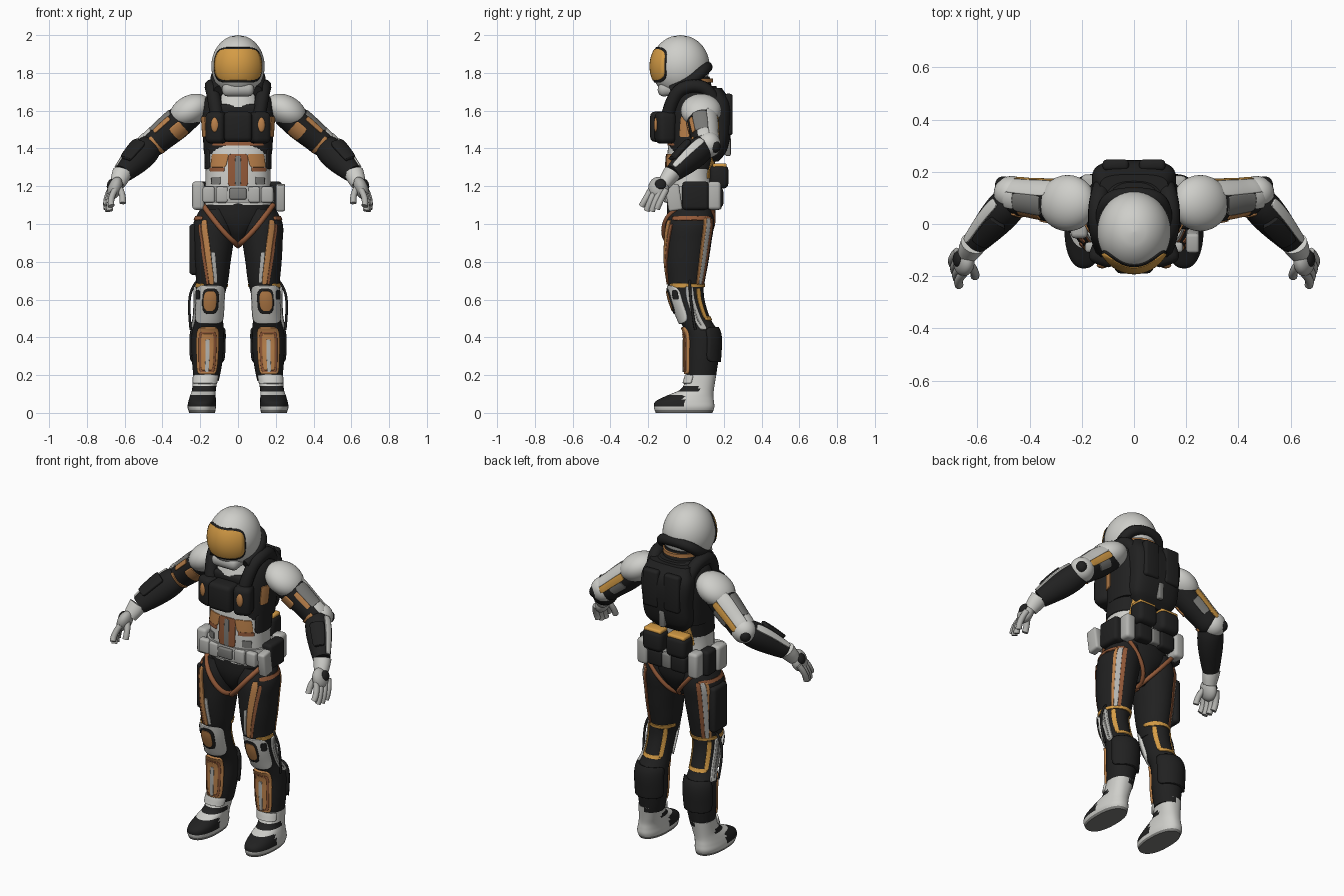
import bpy, bmesh, math
from mathutils import Matrix, Vector
if "Cube" in bpy.data.objects:
    bpy.data.objects.remove(bpy.data.objects["Cube"])

def material(name, *rgb):
    m = bpy.data.materials.new(name)
    m.use_nodes = True
    m.diffuse_color = m.node_tree.nodes["Principled BSDF"].inputs["Base Color"].default_value = (*rgb, 1)
    return m
WHITE, GREY, PALE = material("shell white", .62, .62, .59), material("mid grey", .2, .2, .19), material("pale grey", .45, .45, .43)
BLACK, ORANGE = material("fabric black", .015, .015, .015), material("panel orange", .5, .22, .07)
BROWN, GOLD = material("strap brown", .29, .1, .04), material("visor gold", .66, .33, .06)

def finish(name, bm, mats, recalc=True):
    if recalc:
        bmesh.ops.recalc_face_normals(bm, faces=bm.faces[:])
    me = bpy.data.meshes.new(name)
    bm.to_mesh(me)
    for m in mats:
        me.materials.append(m)
    me.shade_smooth()
    me.set_sharp_from_angle(angle=math.radians(40))
    ob = bpy.data.objects.new(name, me)
    bpy.context.collection.objects.link(ob)
    return ob
def surface(keys, M=Matrix(), n=2.0):
    """Smooth skin through rings (z, cx, cy, rx, ry); returns point(z, degrees, offset)."""
    ends = [(keys[max(i - 1, 0)], keys[min(i + 1, len(keys) - 1)]) for i in range(len(keys))]
    slopes = [[(q - p) / (b[0] - a[0]) for p, q in zip(a, b)] for a, b in ends]
    def point(z, deg, off=0):
        z = min(max(z, keys[0][0]), keys[-1][0])
        i = max(j for j in range(len(keys) - 1) if keys[j][0] <= z)
        h = keys[i + 1][0] - keys[i][0]
        t = (z - keys[i][0]) / h
        v = [(2*t**3 - 3*t*t + 1) * keys[i][k] + (t**3 - 2*t*t + t) * h * slopes[i][k]
             + (3*t*t - 2*t**3) * keys[i + 1][k] + (t**3 - t*t) * h * slopes[i + 1][k] for k in range(1, 5)]
        c, s = (math.copysign(abs(q) ** (2 / n), q) for q in (math.cos(math.radians(deg)), math.sin(math.radians(deg))))
        return M @ Vector((v[0] + (v[2] + off) * c, v[1] + (v[3] + off) * s, z))
    point.span = (keys[0][0], keys[-1][0])
    return point
def loft(name, point, mats, rule=lambda c: 0, rows=28, seg=48):
    bm = bmesh.new()
    lo, hi = point.span
    rings = [[bm.verts.new(point(lo + (hi - lo) * r / rows, 360 * s / seg)) for s in range(seg)] for r in range(rows + 1)]
    for a, b in zip(rings, rings[1:]):
        for s in range(seg):
            bm.faces.new((a[s], a[s - 1], b[s - 1], b[s]))
    for end in (rings[0], rings[-1]):
        bm.faces.new(end)
    for f in bm.faces:
        f.material_index = rule(f.calc_center_median())
    finish(name, bm, mats)
def plate(name, point, mat, z0, z1, a0, a1, shift=0, thick=.009, lift=.001, rnd=8):
    """Rounded panel hugging a surface; shift slides the top end sideways in degrees."""
    bm, grid, N = bmesh.new(), [], 14
    for r in range(N + 1):
        v = math.sin((r / N - .5) * math.pi) * .995
        w = (1 - abs(v) ** rnd) ** (1 / rnd) * (a1 - a0) / 2
        mid = (a0 + a1) / 2 + shift * (v + 1) / 2
        grid.append([bm.verts.new(point((z0 + z1 + v * (z1 - z0)) / 2, mid + w * (2 * c / N - 1), lift)) for c in range(N + 1)])
    for a, b in zip(grid, grid[1:]):
        for c in range(N):
            bm.faces.new((a[c], a[c + 1], b[c + 1], b[c]))
    mod = finish(name, bm, [mat], False).modifiers.new("thickness", "SOLIDIFY")
    mod.thickness, mod.offset = thick, 0
def plates(prefix, point, *rows):
    for part, *spec in rows:
        plate(prefix + part, point, *spec)
def box(name, mat, loc, size, bevel=.015, tilt=0, turn=0, M=Matrix()):
    bm = bmesh.new()
    bmesh.ops.create_cube(bm, size=1, matrix=Matrix.Diagonal((*size, 1)))
    bmesh.ops.bevel(bm, geom=bm.edges[:], offset=bevel, segments=3, profile=.5, affect="EDGES")
    bm.transform(M @ Matrix.Translation(loc) @ Matrix.Rotation(turn, 4, "Z") @ Matrix.Rotation(tilt, 4, "X"))
    finish(name, bm, [mat])
def ball(name, mat, loc, rad, rot, M):
    bm = bmesh.new()
    bmesh.ops.create_uvsphere(bm, u_segments=32, v_segments=18, radius=1)
    bm.transform(M @ Matrix.Translation(loc) @ Matrix.Rotation(rot, 4, "Y") @ Matrix.Diagonal((*rad, 1)))
    finish(name, bm, [mat])
def tube(name, mat, pts, r, M=Matrix()):
    cu = bpy.data.curves.new(name, "CURVE")
    cu.dimensions, cu.bevel_depth, cu.bevel_resolution, cu.use_fill_caps = "3D", r, 3, True
    sp = cu.splines.new("NURBS")
    sp.points.add(len(pts) - 1)
    for p, q in zip(sp.points, pts):
        p.co = (*(M @ Vector(q)), 1)
    sp.use_endpoint_u, sp.order_u, sp.resolution_u = True, 3, 8
    cu.materials.append(mat)
    bpy.context.collection.objects.link(bpy.data.objects.new(name, cu))
def along(p, q):
    """Frame at p with z towards q and y near the world's back."""
    d = (Vector(q) - Vector(p)).normalized()
    y = (Vector((0, 1, 0)) - d * d.y).normalized()
    return Matrix.Translation(p) @ Matrix((y.cross(d), y, d)).transposed().to_4x4()

# Helmet, visor and neck
turns = [math.pi * (i / 20 - .5) * .99 for i in range(21)]
helm = surface([(1.835 + .165 * math.sin(t), 0, -.03, .141 * math.cos(t), .155 * math.cos(t)) for t in turns])
loft("helmet", helm, [WHITE], rows=40)
plate("visor_rim", helm, BLACK, 1.75, 1.934, -151, -29, rnd=5)
plate("visor", helm, GOLD, 1.762, 1.925, -148, -32, lift=.004, rnd=5)
box("chin_guard", PALE, (0, -.085, 1.715), (.17, .13, .07), .03, .15)
neck = surface([(1.62, 0, .02, .13, .125), (1.7, 0, .03, .11, .11), (1.78, 0, .02, .1, .105)], n=2.2)
loft("neck", neck, [WHITE, BLACK], lambda c: int(c.y > 0))
loft("neck_ring", surface([(1.75, 0, .025, .11, .117), (1.77, 0, .025, .11, .117)]), [ORANGE], rows=2)
tube("helmet_rear_guard", BLACK, [(-.1, -.075, 1.705), (-.125, .02, 1.75), (-.1, .1, 1.82), (0, .115, 1.835),
                                  (.1, .1, 1.82), (.125, .02, 1.75), (.1, -.075, 1.705)], .03)
# Torso
loft("pelvis", surface([(.9, 0, .02, .035, .06), (.96, 0, .02, .09, .1), (1.03, 0, .025, .17, .125), (1.13, 0, .03, .185, .13)]), [BLACK])
belly = surface([(1.1, 0, .03, .18, .13), (1.25, 0, .02, .172, .125), (1.36, 0, .03, .172, .13), (1.44, 0, .04, .175, .13)], n=2.4)
loft("abdomen", belly, [WHITE])
vest = surface([(1.37, 0, .045, .18, .135), (1.45, 0, .05, .185, .142), (1.6, 0, .06, .19, .14), (1.68, 0, .06, .165, .12), (1.73, 0, .06, .1, .1)], n=2.6)
loft("chest_vest", vest, [BLACK])
plates("belly_", belly, ("arch", BROWN, 1.415, 1.435, -140, -40), ("centre", BROWN, 1.2, 1.37, -104, -76),
       ("zip", GREY, 1.2, 1.36, -93, -87, 0, .009, .003))
box("chest_pack", BLACK, (0, -.125, 1.515), (.15, .13, .16), .025)
box("collar_plate", BLACK, (0, -.075, 1.605), (.2, .06, .06), .02)
# Backpack
loft("backpack", surface([(1.33, 0, .14, .1, .03), (1.38, 0, .15, .145, .062), (1.5, 0, .16, .155, .08), (1.64, 0, .16, .16, .078), (1.72, 0, .14, .13, .05)], n=3.2), [BLACK])
box("backpack_clip", GREY, (0, .222, 1.41), (.035, .03, .1), .008)
for x in (-.07, .07):
    box("backpack_pad", BLACK, (x, .226, 1.58), (.1, .042, .22), .015)
# Belt and its pouches
loft("belt", surface([(1.115, 0, .03, .197, .145), (1.16, 0, .03, .198, .148), (1.2, 0, .03, .19, .142)], n=2.5), [PALE])
box("belt_buckle", GREY, (0, -.118, 1.16), (.09, .025, .06), .008)
box("belt_back_plate", GREY, (0, .175, 1.14), (.06, .04, .09), .012)
for x in (-.155, -.085, .085, .155):
    box("belt_front_pouch", PALE, (x, -.105 + abs(x) * .1, 1.155), (.065, .04, .085), .012)
for x in (-.078, .078):
    box("back_pouch", BLACK, (x, .175, 1.25), (.13, .1, .125), .028)
    box("back_pouch_lid", GOLD, (x, .178, 1.309), (.115, .075, .024), .01)
    box("back_lower_pouch", BLACK, (x, .165, 1.14), (.1, .065, .1), .018)
for x, y, wide, mat in ((.2, .05, .14, BLACK), (-.2, .08, .09, BLACK), (-.21, -.01, .09, PALE), (.17, .15, .07, PALE), (-.17, .15, .08, PALE)):
    box("hip_pouch", mat, (x, y, 1.15), (.065, wide, .15), .018)
box("hip_holster", PALE, (.225, -.065, 1.14), (.05, .075, .14), .012, .15)
box("thigh_holster", BLACK, (-.235, .03, .865), (.045, .13, .27), .018)
# Mirrored parts
for s, side in ((1, "left_"), (-1, "right_")):
    S = Matrix.Diagonal((s, 1, 1, 1))
    # Harness and torso panels
    half = lambda z, a, off: belly(z, a if s > 0 else 180 - a, off)
    plates(side, half, ("belly_panel", ORANGE, 1.3, 1.37, -72, -36, -6), ("belly_trim", BROWN, 1.278, 1.3, -70, -34),
           ("rib_panel", BLACK, 1.29, 1.4, -33, 62), ("waist_panel", GREY, 1.21, 1.25, -62, -40), ("back_trim", GOLD, 1.24, 1.37, 42, 62, 8))
    plate(side + "vest_tab", lambda z, a, off: vest(z, a if s > 0 else 180 - a, off), ORANGE, 1.46, 1.57, -30, -8)
    tube(side + "shoulder_strap", BLACK, [(.11, -.1, 1.56), (.13, -.07, 1.69), (.145, .03, 1.74), (.13, .13, 1.71), (.11, .17, 1.6)], .036, S)
    box(side + "chest_pouch", BLACK, (.115, -.11, 1.51), (.105, .1, .17), .03, 0, .35, S)
    ball(side + "chest_tab", ORANGE, (.122, -.158, 1.525), (.021, .012, .04), 0, S)
    tube(side + "harness_strap", BROWN, [(.185, -.02, 1.1), (.15, -.1, 1.05), (.07, -.125, .95), (0, -.085, .885), (0, .03, .885)], .014, S)
    tube(side + "rear_strap", BROWN, [(.15, .14, 1.08), (.08, .155, 1.0), (0, .09, .9), (0, .02, .89)], .012, S)
    # Arm
    shoulder, elbow, wrist = (.25, .08, 1.59), (.455, .105, 1.42), (.62, -.085, 1.255)
    ball(side + "shoulder_pad", WHITE, (.254, .08, 1.6), (.116, .108, .08), .5, S)
    upper = surface([(0, 0, 0, .075, .085), (.1, 0, 0, .08, .08), (.2, 0, 0, .074, .073), (.27, 0, 0, .068, .068), (.3, 0, 0, .045, .045)], S @ along(shoulder, elbow))
    loft(side + "upper_arm", upper, [BLACK])
    plates(side + "arm_", upper, ("front_patch", ORANGE, .07, .14, -95, -25), ("top_panel", WHITE, .06, .27, 112, 166),
           ("top_patch", GREY, .08, .22, 166, 222), ("back_stripe", GOLD, .07, .26, 84, 112), ("cuff", ORANGE, .235, .255, -120, -20),
           ("back_grey", GREY, .1, .2, 50, 84), ("top_trim", ORANGE, .1, .21, 222, 242), ("top_cuff", WHITE, .22, .27, 166, 215))
    ball(side + "elbow_pad", WHITE, (.468, .118, 1.42), (.07, .066, .07), 0, S)
    ball(side + "elbow_cap", BLACK, (.5, .15, 1.41), (.033, .033, .035), 0, S)
    fore = surface([(0, 0, 0, .06, .06), (.06, 0, 0, .074, .07), (.14, 0, 0, .073, .066), (.24, 0, 0, .058, .052), (.28, 0, 0, .05, .045)], S @ along(elbow, wrist))
    loft(side + "forearm", fore, [BLACK])
    plates(side + "forearm_", fore, ("stripe", WHITE, .04, .275, 158, 190, 0, .009, .004), ("pad", BLACK, .09, .23, 198, 252, 0, .03, .005))
    # Glove
    loft(side + "glove_cuff", surface([(-.02, 0, 0, .052, .047), (.02, 0, 0, .047, .042), (.06, 0, 0, .038, .036)], S @ along(wrist, (.65, -.14, 1.18))), [WHITE], rows=8)
    ball(side + "palm", PALE, (.652, -.145, 1.19), (.037, .055, .062), -.35, S)
    ball(side + "glove_back", BLACK, (.676, -.135, 1.21), (.017, .03, .03), -.35, S)
    for i, tip in enumerate((1.095, 1.07, 1.068, 1.08)):
        x, y = .652 + .008 * i, -.187 + .027 * i
        tube(side + "finger", PALE, [(x, y, 1.18), (x + .028, y - .028, 1.13), (x + .018, y - .048, tip)], .017, S)
    tube(side + "thumb", PALE, [(.635, -.15, 1.2), (.607, -.18, 1.165), (.61, -.2, 1.11)], .017, S)
    # Thigh
    thigh = surface([(.62, .145, 0, .074, .085), (.7, .137, 0, .085, .1), (.8, .135, .003, .096, .116), (.9, .13, .01, .106, .124), (1.0, .125, .02, .112, .128), (1.08, .11, .03, .09, .11)], S)
    loft(side + "thigh", thigh, [BLACK])
    plates(side + "thigh_", thigh, ("front_stripe", ORANGE, .68, 1.02, -97, -80, 28), ("front_inlay", PALE, .69, .85, -108, -97, 12),
           ("front_edge", BROWN, .68, 1.0, -80, -71, 28), ("back_stripe", PALE, .68, 1.03, 42, 56), ("back_trim", BROWN, .68, 1.03, 56, 68),
           ("back_edge", ORANGE, .68, 1.03, 34, 42), ("top_band", BROWN, 1.02, 1.04, -50, 60), ("lower_band", GOLD, .665, .685, -60, 170))
    # Knee and shin
    shin = surface([(.17, .168, .08, .066, .075), (.22, .165, .083, .074, .08), (.3, .162, .087, .083, .086), (.42, .16, .085, .085, .088),
                    (.5, .152, .045, .073, .084), (.6, .148, .01, .072, .088), (.68, .145, 0, .077, .092)], S)
    loft(side + "shin", shin, [BLACK])
    plates(side, shin, ("knee_guard", WHITE, .475, .675, -160, -20, 0, .016, .003, 4), ("knee_pad", BLACK, .525, .66, -122, -62, 0, .012, .01, 3),
           ("knee_pad_centre", ORANGE, .54, .645, -112, -68, 0, .009, .015, 3), ("knee_patch", BLACK, .6, .65, -50, -28, 0, .009, .01, 4),
           ("shin_guard", ORANGE, .205, .455, -128, -52, 0, .02, .003), ("shin_border", BROWN, .215, .43, -118, -62, 0, .009, .011),
           ("shin_inset", ORANGE, .225, .42, -110, -70, 0, .009, .013), ("shin_bar", PALE, .215, .39, -96, -84, 0, .009, .016),
           ("calf_pad", BLACK, .27, .45, 15, 165, 0, .024, .002), ("knee_back_outer", GOLD, .5, .66, 35, 52),
           ("knee_back_inner", GOLD, .5, .66, 128, 145), ("knee_back_band", GOLD, .49, .51, 40, 140),
           ("knee_brace", PALE, .44, .67, -4, 22, 0, .022, .003), ("brace_groove", GREY, .46, .66, 6, 12, 0, .009, .012))
    tube(side + "knee_hose", BLACK, [(.215, .02, .7), (.25, .02, .66), (.262, .03, .55), (.25, .05, .44)], .007, S)
    # Boot: grey sole, black toe cap and ankle strap
    foot = surface([(0, .19, -.01, .068, .15), (.03, .192, -.01, .075, .16), (.06, .19, -.007, .073, .155), (.09, .186, .02, .068, .125),
                    (.125, .18, .06, .063, .088), (.2, .17, .083, .067, .077)], S, 2.3)
    loft(side + "boot", foot, [WHITE, BLACK, GREY], lambda c: 2 if c.z < .012 else int(
        c.y < -.01 and .035 < c.z < .095 or .112 < c.z < .143 and c.y < .07), rows=42)
    plate(side + "boot_cuff", foot, WHITE, .155, .2, -150, -30, thick=.016, lift=.003)
